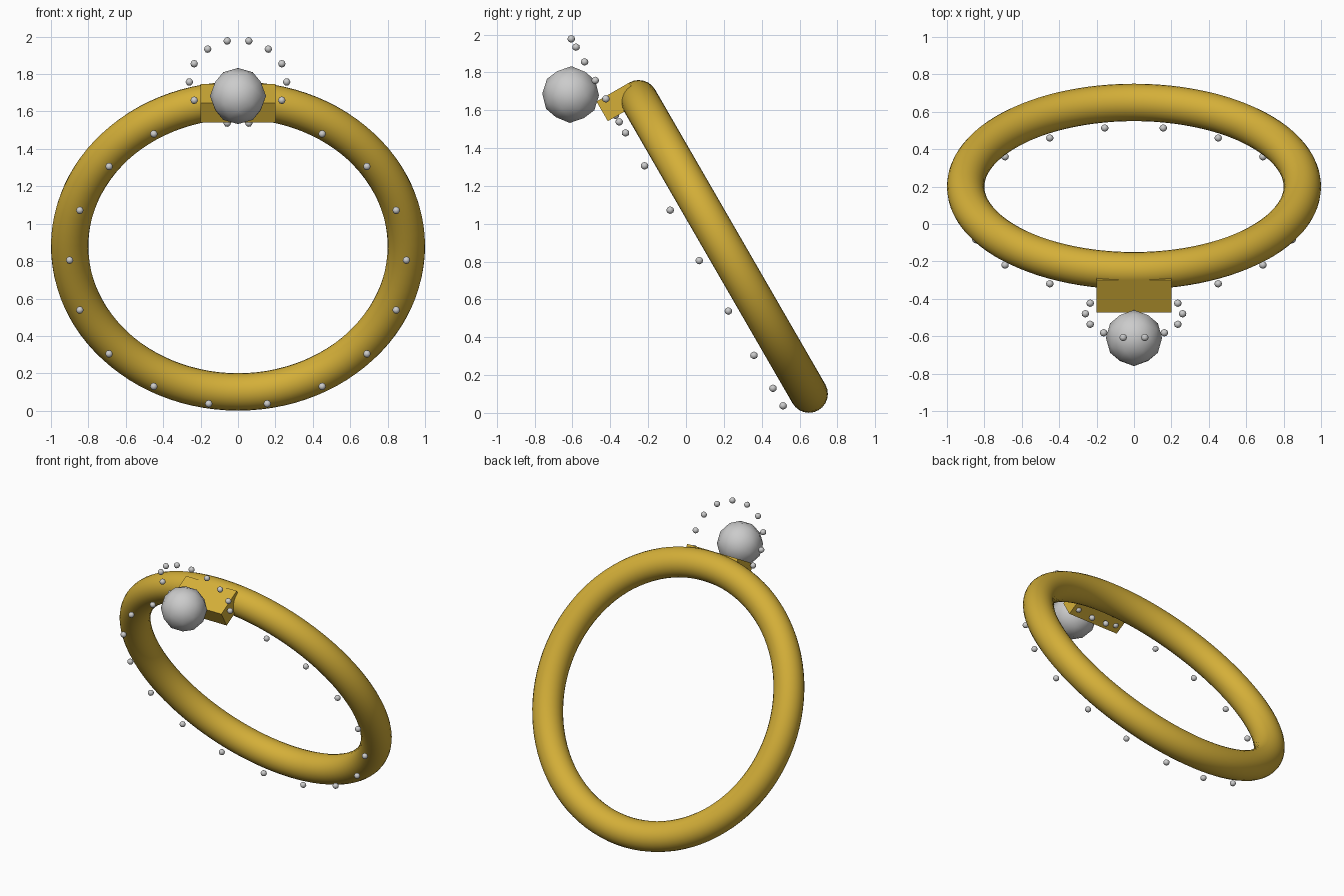
import bpy
from math import radians, sin, cos, tau
from mathutils import Matrix

if "Cube" in bpy.data.objects:
    bpy.data.objects.remove(bpy.data.objects["Cube"])

# Ring frame: local x = width, local y = up along the ring, local z = towards the front
FRAME = Matrix.Translation((0, 0.2, 0.88)) @ Matrix.Rotation(radians(120), 4, 'X')

gold = bpy.data.materials.new("gold")
gold.diffuse_color = (0.66, 0.43, 0.04, 1)
gold.use_nodes = True
gold.node_tree.nodes["Principled BSDF"].inputs["Base Color"].default_value = gold.diffuse_color


def place(name, loc=(0, 0, 0), mat=None, spin=0.0):
    ob = bpy.context.object
    ob.name = name
    ob.matrix_world = FRAME @ Matrix.Translation(loc) @ Matrix.Rotation(spin, 4, 'Z') @ Matrix.Diagonal((*ob.scale, 1))
    if mat:
        ob.data.materials.append(mat)
    return ob


def gem(name, loc, radius):
    bpy.ops.mesh.primitive_ico_sphere_add(subdivisions=2, radius=radius)
    bpy.ops.object.shade_smooth()
    return place(name, loc, spin=radians(90))


def gem_circle(name, count, radius, cy, cz, size):
    for i in range(count):
        a = tau * i / count
        gem(f"{name}_{i + 1}", (radius * cos(a), cy + radius * sin(a), cz), size)


# Band
bpy.ops.mesh.primitive_torus_add(major_radius=0.9, minor_radius=0.1,
                                 major_segments=100, minor_segments=24)
bpy.ops.object.shade_smooth()
place("band", mat=gold)

# Setting block that carries the main stone
bpy.ops.mesh.primitive_cube_add(size=1)
bpy.context.object.scale = (0.4, 0.12, 0.2)
place("setting_block", (0, 0.94, 0.1), gold)

# Main stone, halo around it, and small stones along the band
gem("main_stone", (0, 1.1, 0.3), 0.15)
gem_circle("halo_stone", 14, 0.26, 1.1, 0.15, 0.02)
gem_circle("band_stone", 18, 0.9, 0.0, 0.15, 0.02)
